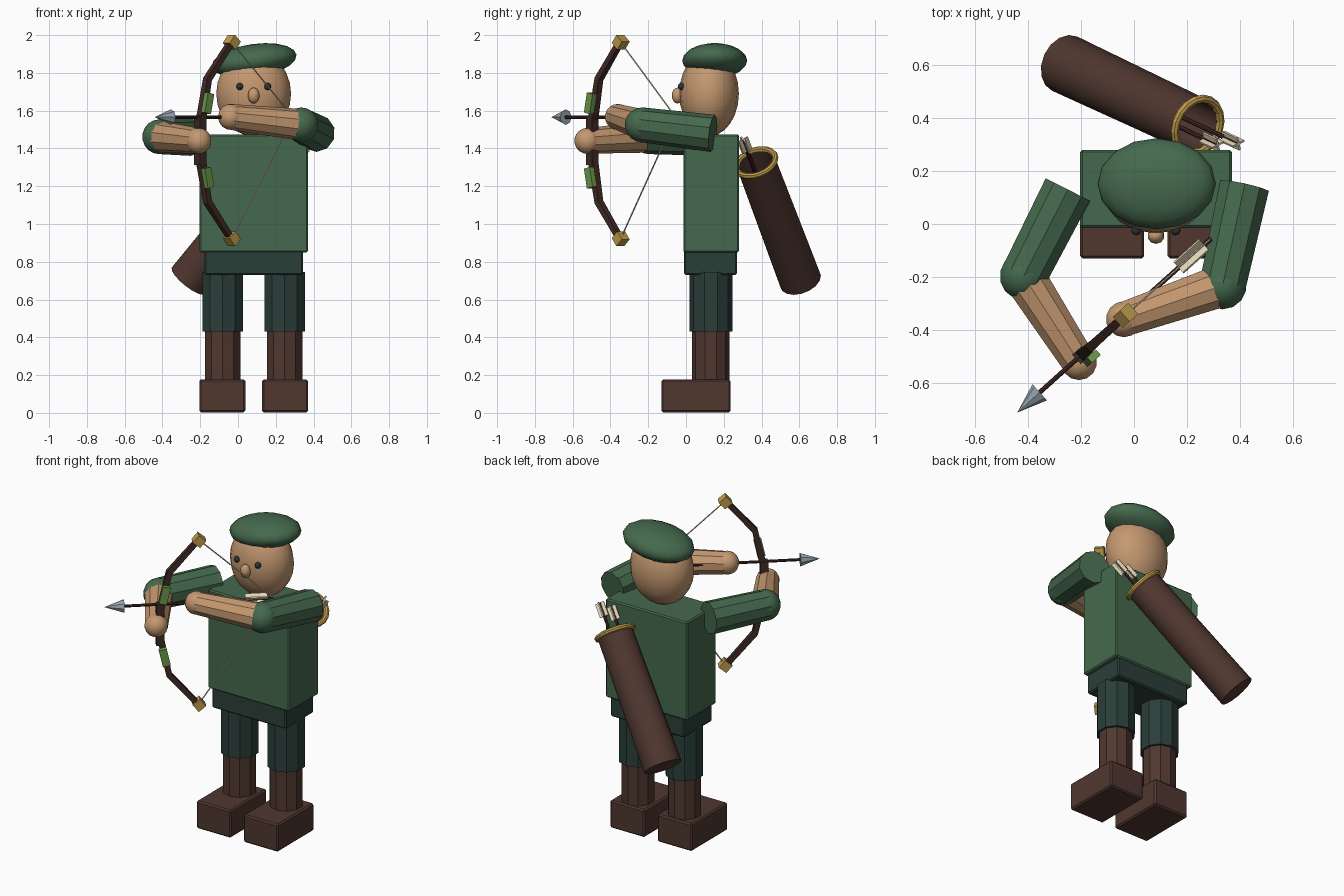
import bpy, bmesh, math
from mathutils import Vector, Matrix

if "Cube" in bpy.data.objects:
    bpy.data.objects.remove(bpy.data.objects["Cube"])


def material(name, r, g, b):
    m = bpy.data.materials.new(name)
    lin = [(c / 255 / 12.92) if c < 10 else ((c / 255 + 0.055) / 1.055) ** 2.4 for c in (r, g, b)]
    m.diffuse_color = (*lin, 1)
    m.use_nodes = True
    m.node_tree.nodes["Principled BSDF"].inputs["Base Color"].default_value = m.diffuse_color
    return m


GREEN = material("forest_green", 69, 105, 77)
TEAL = material("dark_teal", 42, 62, 57)
BROWN = material("leather_brown", 80, 55, 47)
WOOD = material("dark_wood", 64, 42, 36)
SKIN = material("skin", 196, 152, 112)
GOLD = material("gold", 190, 155, 75)
CREAM = material("cream", 232, 218, 188)
LEAF = material("leaf_green", 108, 153, 74)
STEEL = material("steel", 150, 168, 177)
DARK = material("eye_dark", 42, 52, 56)


def finish(name, bm, mat, smooth=None):
    bmesh.ops.recalc_face_normals(bm, faces=bm.faces)
    me = bpy.data.meshes.new(name)
    bm.to_mesh(me)
    bm.free()
    me.materials.append(mat)
    ob = bpy.data.objects.new(name, me)
    bpy.context.collection.objects.link(ob)
    if smooth:
        bpy.ops.object.select_all(action='DESELECT')
        ob.select_set(True)
        bpy.context.view_layer.objects.active = ob
        bpy.ops.object.shade_smooth_by_angle(angle=math.radians(smooth))
    return ob


def box(name, center, size, mat, rot=None, bevel=0.0):
    bm = bmesh.new()
    bmesh.ops.create_cube(bm, size=1)
    bmesh.ops.scale(bm, vec=size, verts=bm.verts)
    if bevel:
        bmesh.ops.bevel(bm, geom=bm.edges[:], offset=bevel, segments=1, affect='EDGES')
    bm.transform(Matrix.Translation(center) @ (rot or Matrix()))
    return finish(name, bm, mat)


def ball(name, center, radii, mat, rot=None, seg=14, rings=9):
    bm = bmesh.new()
    bmesh.ops.create_uvsphere(bm, u_segments=seg, v_segments=rings, radius=1)
    bmesh.ops.scale(bm, vec=radii, verts=bm.verts)
    bm.transform(Matrix.Translation(center) @ (rot or Matrix()))
    return finish(name, bm, mat, 60)


def aim(direction):
    return Vector(direction).to_track_quat('Z', 'Y').to_matrix().to_4x4()


def tube(name, p0, p1, r0, r1, mat, n=10, smooth=None):
    p0, p1 = Vector(p0), Vector(p1)
    bm = bmesh.new()
    bmesh.ops.create_cone(bm, cap_ends=True, segments=n, radius1=r0, radius2=r1, depth=(p1 - p0).length)
    bm.transform(Matrix.Translation((p0 + p1) / 2) @ aim(p1 - p0))
    return finish(name, bm, mat, smooth)


# Torso and hips
CX = 0.083
box("torso", (CX, 0.133, 1.162), (0.573, 0.295, 0.625), GREEN, bevel=0.008)
box("hips", (CX, 0.13, 0.795), (0.52, 0.28, 0.13), TEAL, bevel=0.008)

# Legs and boots
for side, sx in (("right", -1), ("left", 1)):
    x = CX + sx * 0.164
    tube(side + "_trouser_leg", (x, 0.132, 0.43), (x, 0.132, 0.745), 0.113, 0.113, TEAL)
    tube(side + "_boot_shaft", (x, 0.13, 0.15), (x, 0.13, 0.44), 0.099, 0.099, BROWN)
    box(side + "_boot_foot", (CX + sx * 0.166, 0.053, 0.09), (0.243, 0.365, 0.175), BROWN, bevel=0.009)

# Head, face and cap
ball("head", (CX, 0.122, 1.69), (0.198, 0.158, 0.225), SKIN, seg=16, rings=12)
ball("nose", (CX, -0.045, 1.68), (0.032, 0.03, 0.042), SKIN, seg=10, rings=8)
for side, sx in (("right", -1), ("left", 1)):
    ball(side + "_eye", (CX + sx * 0.074, -0.024, 1.728), (0.019, 0.019, 0.019), DARK, seg=10, rings=8)
ball("cap", (CX + 0.003, 0.152, 1.865), (0.226, 0.172, 0.088), GREEN,
     Matrix.Rotation(math.radians(-8), 4, 'Y'), seg=16, rings=10)

# Arms: sleeve, elbow, forearm, hand
ARMS = {"right": ((-0.25, 0.13, 1.46), (-0.417, -0.197, 1.462), (-0.208, -0.522, 1.44)),
        "left": ((0.417, 0.142, 1.48), (0.335, -0.232, 1.525), (-0.038, -0.36, 1.567))}
for side, (shoulder, elbow, hand) in ARMS.items():
    tube(side + "_sleeve", shoulder, elbow, 0.099, 0.092, GREEN)
    ball(side + "_elbow", elbow, (0.092,) * 3, GREEN)
    tube(side + "_forearm", elbow, hand, 0.084, 0.068, SKIN)
    ball(side + "_hand", hand, (0.069,) * 3, SKIN)

# Bow frame: local x along the arrow, local y sideways, local z up
D = Vector((0.744, 0.668, 0)).normalized()
SIDE = Vector((D.y, -D.x, 0))
GRIP = Vector((-0.2, -0.496, 1.442))
TURN = Matrix.Rotation(math.atan2(D.y, D.x), 4, 'Z')


def bow_point(s, z, side=0.0):
    return GRIP + D * s + SIDE * side + Vector((0, 0, z))


# Bow limbs swept with a square section
path = [(0.22, 0.52), (0.052, 0.325), (0.004, 0.1)]
path = path + [(s, -z) for s, z in reversed(path)]
bm = bmesh.new()
rings = []
for i, (s, z) in enumerate(path):
    a, b = path[max(i - 1, 0)], path[min(i + 1, len(path) - 1)]
    t = Vector((b[0] - a[0], b[1] - a[1])).normalized()
    h = 0.021 - 0.006 * abs(z) / 0.52
    rings.append([bm.verts.new(bow_point(s - t.y * u * h, z + t.x * u * h, v * h))
                  for u, v in ((1, 1), (1, -1), (-1, -1), (-1, 1))])
for r0, r1 in zip(rings, rings[1:]):
    for k in range(4):
        bm.faces.new((r0[k], r0[(k + 1) % 4], r1[(k + 1) % 4], r1[k]))
bm.faces.new(rings[0])
bm.faces.new(rings[-1])
finish("bow_limbs", bm, WOOD)
box("bow_grip", GRIP, (0.048, 0.048, 0.26), WOOD, TURN)

# Bow tips, leaf plates and string halves
NOCK = GRIP + D * 0.66 + Vector((0, 0, 0.124))
for label, k in (("upper", 1), ("lower", -1)):
    tip = bow_point(0.225, k * 0.52)
    box(label + "_bow_tip", tip, (0.056, 0.056, 0.056), GOLD, TURN @ Matrix.Rotation(k * 0.7, 4, 'Y'))
    box(label + "_leaf_plate", bow_point(0.022, k * 0.197, 0.035), (0.046, 0.028, 0.108), LEAF,
        TURN @ Matrix.Rotation(k * 0.22, 4, 'Y'))
    tube(label + "_string", tip, NOCK, 0.004, 0.004, CREAM, 6)


def vanes(name, center, direction, width, length):
    for i in range(2):
        box(f"{name}_vane_{i + 1}", center, (width, 0.008, length), CREAM,
            aim(direction) @ Matrix.Rotation(math.pi / 4 + i * math.pi / 2, 4, 'Z'))


# Drawn arrow
TIP = NOCK - D * 0.984
tube("arrow_shaft", TIP + D * 0.1, NOCK, 0.009, 0.009, WOOD, 8)
tube("arrow_head", TIP + D * 0.114, TIP, 0.041, 0.0, STEEL, 8)
vanes("arrow", NOCK - D * 0.1, D, 0.075, 0.13)

# Quiver: open tube with a gold rim
MOUTH, BASE = Vector((0.24, 0.37, 1.325)), Vector((-0.262, 0.606, 0.70))
UP = (MOUTH - BASE).normalized()
bm = bmesh.new()
L = (MOUTH - BASE).length
bmesh.ops.create_cone(bm, cap_ends=True, segments=16, radius1=0.113, radius2=0.106, depth=L)
bm.faces.ensure_lookup_table()
top = max(bm.faces, key=lambda f: f.calc_center_median().z)
bmesh.ops.inset_region(bm, faces=[top], thickness=0.014)
bmesh.ops.translate(bm, vec=(0, 0, -0.3), verts=bmesh.ops.extrude_discrete_faces(bm, faces=[top])["faces"][0].verts)
bm.transform(Matrix.Translation((MOUTH + BASE) / 2) @ aim(UP))
finish("quiver", bm, BROWN, 30)
bpy.ops.mesh.primitive_torus_add(major_segments=18, minor_segments=8, major_radius=0.108, minor_radius=0.016,
                                 location=MOUTH, rotation=aim(UP).to_euler())
rim = bpy.context.object
rim.name = "quiver_rim"
rim.data.materials.append(GOLD)

# Spare arrows in the quiver
for i, c in enumerate(((0.292, 0.31, 1.415), (0.37, 0.315, 1.418))):
    c = Vector(c)
    tube(f"spare_arrow_{i + 1}", c - UP * 0.42, c + UP * 0.04, 0.009, 0.009, WOOD, 8)
    vanes(f"spare_arrow_{i + 1}", c, UP, 0.055, 0.085)
